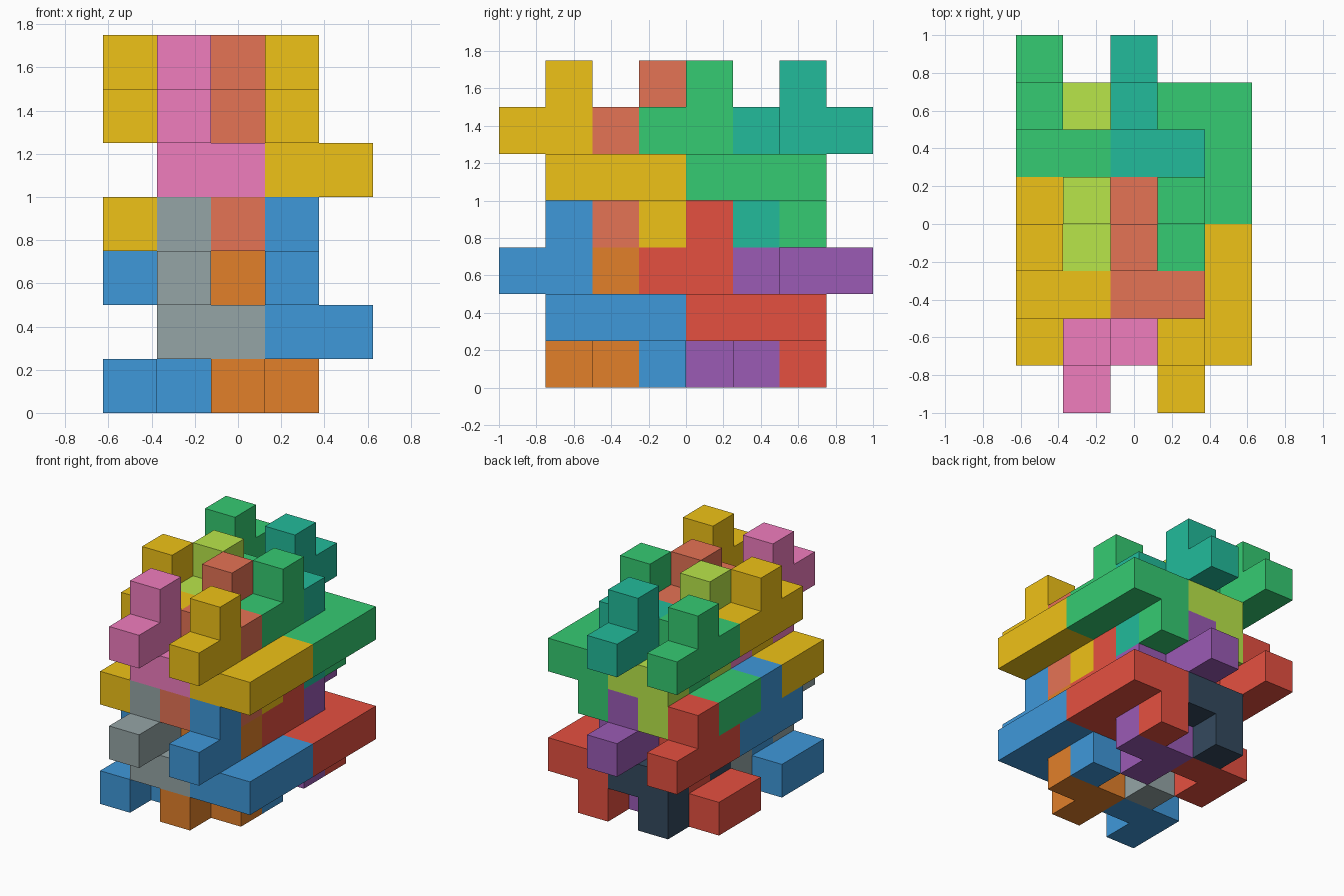
import bpy, bmesh
from math import radians
from mathutils import Vector

if "Cube" in bpy.data.objects:
    bpy.data.objects.remove(bpy.data.objects["Cube"])

U = 0.25  # edge of one unit cube

# Two interlocking nine-cube shapes, as (x, y, z) cells of the lowest layer group
HOOK = [(0, 1, 0), (0, 2, 0), (1, 2, 0),              # foot
        (1, 2, 1),                                    # neck
        (0, 2, 2), (1, 2, 2), (0, 3, 2), (0, 4, 2),   # upper arm
        (0, 3, 3)]                                    # knob
CLAMP = [(1, 3, 0),                                   # peg
         (1, 1, 1), (2, 1, 1), (2, 2, 1), (2, 3, 1), (1, 3, 1),  # C-shaped band
         (1, 1, 2), (1, 0, 2),                        # arm
         (1, 1, 3)]                                   # knob

DIRS = [Vector(d) for d in ((1, 0, 0), (-1, 0, 0), (0, 1, 0),
                            (0, -1, 0), (0, 0, 1), (0, 0, -1))]

COLOURS = {
    "blue": (0x3F, 0x98, 0xDA), "orange": (0xE2, 0x80, 0x2A),
    "red": (0xE5, 0x50, 0x40), "purple": (0x9B, 0x5B, 0xB5),
    "grey": (0x95, 0xA5, 0xA6), "dark": (0x34, 0x49, 0x5E),
    "yellow": (0xEF, 0xC2, 0x17), "salmon": (0xE5, 0x73, 0x55),
    "green": (0x35, 0xCB, 0x72), "teal": (0x22, 0xBB, 0x9B),
    "pink": (0xF0, 0x7D, 0xBE), "lime": (0xB9, 0xE6, 0x4A),
}


def linear(c):
    c /= 255
    return c / 12.92 if c <= 0.04045 else ((c + 0.055) / 1.055) ** 2.4


def material(name):
    mat = bpy.data.materials.get(name)
    if not mat:
        mat = bpy.data.materials.new(name)
        mat.diffuse_color = (*[linear(c) for c in COLOURS[name]], 1)
        mat.use_nodes = True
        mat.node_tree.nodes["Principled BSDF"].inputs["Base Color"].default_value = mat.diffuse_color
    return mat


def piece(name, cells, offset, colour):
    """Closed skin around a set of cubes, with flat areas merged."""
    cells = {tuple(a + b for a, b in zip(c, offset)) for c in cells}
    bm = bmesh.new()
    for cell in cells:
        centre = Vector(cell) + Vector((-2, -3.5, 0.5))
        for d in DIRS:
            if tuple(int(a + b) for a, b in zip(cell, d)) in cells:
                continue
            u = Vector((d.y, d.z, d.x))
            v = d.cross(u)
            corners = [centre + (d + s * u + t * v) / 2
                       for s, t in ((-1, -1), (1, -1), (1, 1), (-1, 1))]
            bm.faces.new([bm.verts.new(p * U) for p in corners])
    bmesh.ops.remove_doubles(bm, verts=bm.verts, dist=1e-4)
    bmesh.ops.dissolve_limit(bm, angle_limit=radians(1),
                             verts=bm.verts, edges=bm.edges)
    mesh = bpy.data.meshes.new(name)
    bm.to_mesh(mesh)
    bm.free()
    mesh.materials.append(material(colour))
    bpy.context.collection.objects.link(bpy.data.objects.new(name, mesh))


# Colours by layer group, ordered front left, front right, back left, back right
HOOK_COLOURS = [["blue", "orange", "red", "purple"],
                ["yellow", "salmon", "green", "teal"]]
CLAMP_COLOURS = [["grey", "blue", "dark", "red"],
                 ["pink", "yellow", "lime", "green"]]

# The pair repeats on a 2 x 2 x 2 lattice with steps of 2, 3 and 3 cubes
for k, level in enumerate(("lower", "upper")):
    for j, depth in enumerate(("front", "back")):
        for i, side in enumerate(("left", "right")):
            place = f"{level}_{depth}_{side}"
            step = (2 * i, 3 * j, 3 * k)
            piece(f"hook_{place}", HOOK, step, HOOK_COLOURS[k][2 * j + i])
            piece(f"clamp_{place}", CLAMP, step, CLAMP_COLOURS[k][2 * j + i])
